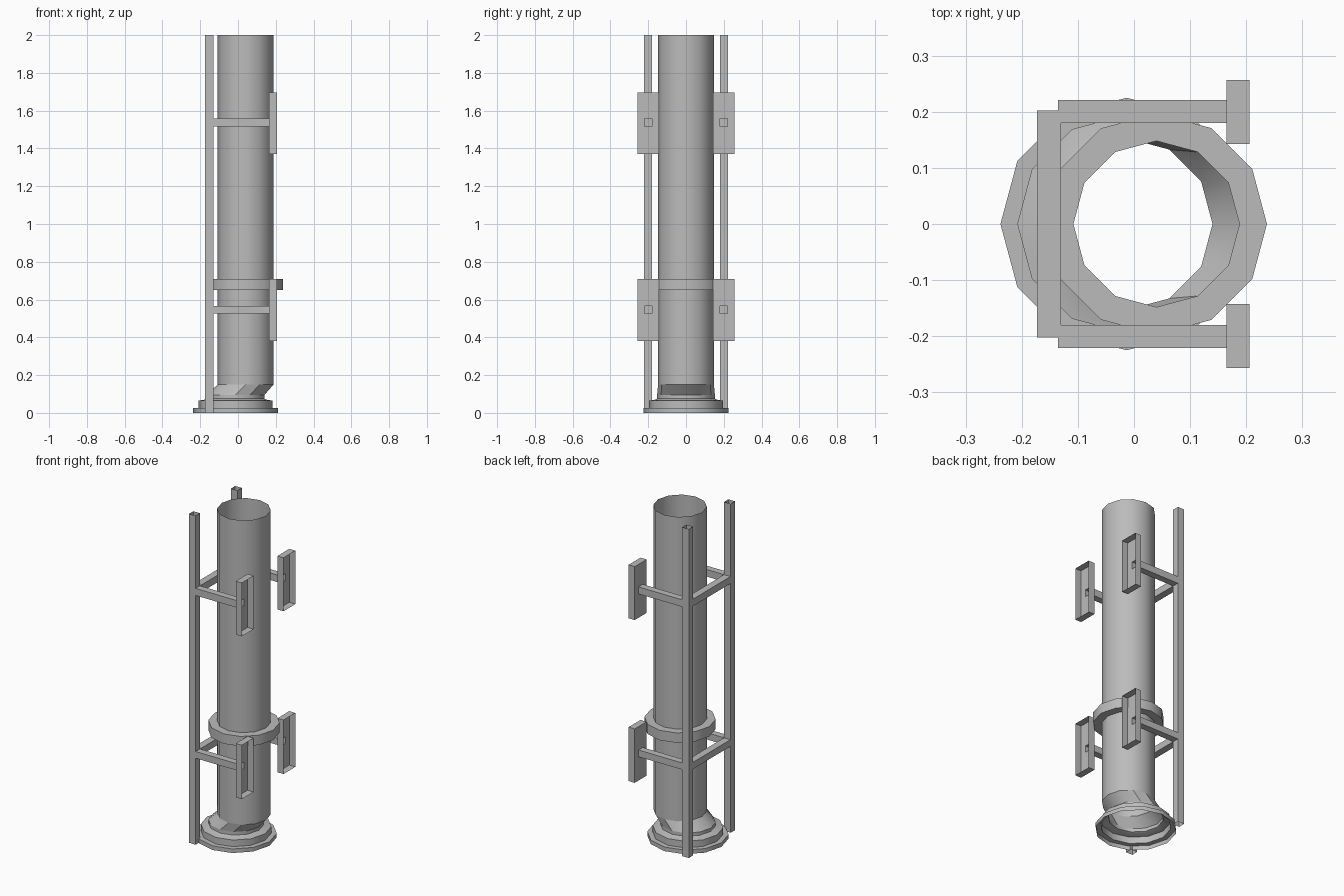
import bpy, bmesh, math
from mathutils import Vector

cube = bpy.data.objects.get("Cube")
if cube:
    bpy.data.objects.remove(cube)

STEEL = bpy.data.materials.new("grey_steel")
STEEL.use_nodes = True
GREY = (0.5, 0.5, 0.5, 1)
STEEL.diffuse_color = GREY
STEEL.node_tree.nodes["Principled BSDF"].inputs["Base Color"].default_value = GREY

SIDES = 12
PIPE_X, BASE_X = 0.04, -0.013      # the pipe is offset from its base


def finish(name, bm, smooth=False):
    mesh = bpy.data.meshes.new(name)
    bm.to_mesh(mesh)
    bm.free()
    mesh.materials.append(STEEL)
    obj = bpy.data.objects.new(name, mesh)
    bpy.context.collection.objects.link(obj)
    if smooth:
        bpy.ops.object.select_all(action='DESELECT')
        obj.select_set(True)
        bpy.context.view_layer.objects.active = obj
        bpy.ops.object.shade_smooth_by_angle(angle=math.radians(35))
    return obj


def loft(name, rings):
    """Thin skin through circles given as (centre x, radius, z)."""
    bm = bmesh.new()
    loops = []
    for cx, r, z in rings:
        angles = [2 * math.pi * i / SIDES for i in range(SIDES)]
        loops.append([bm.verts.new((cx + r * math.cos(a), r * math.sin(a), z)) for a in angles])
    for low, high in zip(loops, loops[1:]):
        for i in range(SIDES):
            j = (i + 1) % SIDES
            bm.faces.new((low[i], low[j], high[j], high[i]))
    bmesh.ops.remove_doubles(bm, verts=bm.verts, dist=0.0001)
    return finish(name, bm, smooth=True)


def box(x, y, z, open_dirs=()):
    """Box between (min, max) pairs, left open towards the given directions."""
    bm = bmesh.new()
    bmesh.ops.create_cube(bm, size=1)
    for v in bm.verts:
        v.co = [lo + (c + 0.5) * (hi - lo) for c, (lo, hi) in zip(v.co, (x, y, z))]
    bm.normal_update()
    gone = [f for f in bm.faces if any(f.normal.dot(Vector(d)) > 0.9 for d in open_dirs)]
    bmesh.ops.delete(bm, geom=gone, context='FACES')
    return bm


def mounting_plate(name, y, z, bar_y, bar_z):
    """Shallow tray open to +x, its back pierced by the hollow bar."""
    bm = box((0.165, 0.206), y, z, [(1, 0, 0)])
    back = [f for f in bm.faces if f.normal.x < -0.9]
    bmesh.ops.inset_individual(bm, faces=back, thickness=0.01)
    hole = back[0]
    mid = hole.calc_center_median()
    for v in hole.verts:
        v.co.y = bar_y[v.co.y > mid.y]
        v.co.z = bar_z[v.co.z > mid.z]
    bmesh.ops.delete(bm, geom=[hole], context='FACES')
    finish(name, bm)


# Pipe, skewed transition and stepped base flange
loft("pipe", [(PIPE_X, 0.148, 0.15), (PIPE_X, 0.148, 2)])
loft("offset_transition", [(BASE_X, 0.153, 0.095), (PIPE_X, 0.148, 0.15)])
loft("base_flange", [(BASE_X, r, z) for r, z in (
    (0.225, 0), (0.225, 0.025), (0.195, 0.025), (0.195, 0.065),
    (0.165, 0.07), (0.153, 0.075), (0.153, 0.095))])

# Collar around the pipe
loft("pipe_collar", [(PIPE_X, r, z) for r, z in (
    (0.148, 0.65), (0.197, 0.65), (0.197, 0.71), (0.148, 0.71), (0.148, 0.65))])

# Support frame
ENDS_X = [(1, 0, 0), (-1, 0, 0)]
ENDS_Z = [(0, 0, 1), (0, 0, -1)]
LEVELS = {"lower": ((0.525, 0.566), (0.38, 0.708)),
          "upper": ((1.515, 1.558), (1.37, 1.695))}


def side_range(s, lo, hi):
    return tuple(sorted((s * lo, s * hi)))


for side, s in (("left", 1), ("right", -1)):
    side = "back" if s > 0 else "front"
    finish(side + "_post", box((-0.174, -0.13), side_range(s, 0.18, 0.222), (0, 2), ENDS_Z))
    for level, (bar_z, plate_z) in LEVELS.items():
        bar_y = side_range(s, 0.18, 0.221)
        finish(f"{level}_{side}_bar", box((-0.135, 0.165), bar_y, bar_z, ENDS_X))
        mounting_plate(f"{level}_{side}_plate", side_range(s, 0.143, 0.257), plate_z, bar_y, bar_z)

for level, (bar_z, _) in LEVELS.items():
    finish(level + "_cross_bar", box((-0.173, -0.13), (-0.202, 0.202), bar_z))
